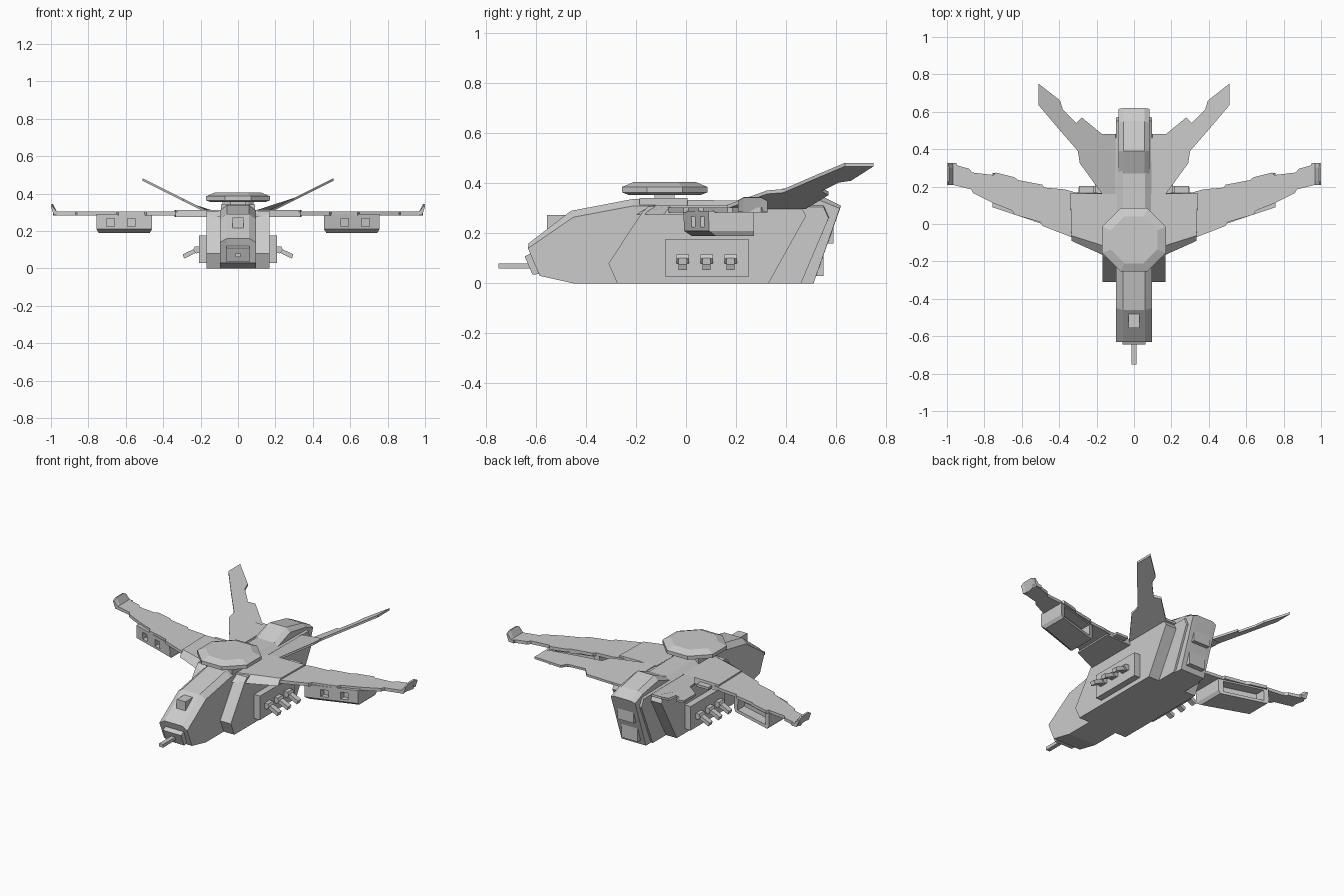
import bpy, bmesh


def loft(name, rings, mirror=False):
    """Skin a row of equal-length 3D rings and cap both ends."""
    bm = bmesh.new()
    vs = [[bm.verts.new(p) for p in r] for r in rings]
    n = len(rings[0])
    for a, b in zip(vs, vs[1:]):
        for i in range(n):
            j = (i + 1) % n
            bm.faces.new((a[i], a[j], b[j], b[i]))
    bm.faces.new(vs[0])
    bm.faces.new(vs[-1])
    bmesh.ops.recalc_face_normals(bm, faces=bm.faces)
    me = bpy.data.meshes.new(name)
    bm.to_mesh(me)
    bm.free()
    ob = bpy.data.objects.new(name, me)
    bpy.context.collection.objects.link(ob)
    if mirror:
        ob.modifiers.new("mirror", 'MIRROR')
    return ob


def side(pts, x):
    return [(x, y, z) for y, z in pts]


def plan(pts, z):
    return [(x, y, z) for x, y in pts]


def cross(pts, y):
    return [(x, y, z) for x, z in pts]


def box(name, x0, x1, y0, y1, z0, z1, mirror=False):
    p = [(x0, y0), (x1, y0), (x1, y1), (x0, y1)]
    return loft(name, [plan(p, z0), plan(p, z1)], mirror)


# Central fuselage with chamfered top edges
low = [(-.585, .03), (-.45, 0), (.46, 0), (.57, .26), (.55, .305), (-.21, .31), (-.45, .265), (-.632, .14)]
high = [(-.585, .03), (-.45, 0), (.46, 0), (.575, .27), (.55, .325), (-.21, .338), (-.46, .29), (-.63, .16)]
loft("fuselage", [side(low, -.095), side(high, -.06), side(high, .06), side(low, .095)])

# Wide side hull
hull = [(-.31, .08), (-.275, 0), (.33, 0), (.48, .27), (.46, .308), (-.15, .308), (-.175, .285)]
loft("side_hull", [side(hull, -.168), side(hull, .168)])

# Rear engine housing with hump
lo = [(.15, .05), (.2, 0), (.51, 0), (.615, .3), (.54, .33), (.39, .355), (.26, .31), (.15, .31)]
hi = [(.15, .05), (.2, 0), (.51, 0), (.62, .31), (.55, .345), (.39, .38), (.26, .325), (.15, .32)]
loft("engine_hump", [side(lo, -.083), side(hi, -.055), side(hi, .055), side(lo, .083)])
box("upper_nozzle", -.055, .055, .5, .59, .16, .26)
box("lower_nozzle", -.055, .055, .45, .55, .03, .13)

# Nose mount, gun and roof sight
nose = [(-.645, .108), (-.62, .12), (-.56, .12), (-.56, .04), (-.614, .035)]
loft("nose_mount", [side(nose, -.062), side(nose, .062)])
box("nose_gun", -.013, .013, -.75, -.6, .06, .08)
box("roof_sight", -.03, .03, -.555, -.48, .2, .273)

# Octagonal radar dish on its pedestal
box("dish_base", -.09, .09, -.185, .005, .3, .342)
box("dish_neck", -.04, .04, -.125, -.045, .33, .36)
octagon = [(1, .414), (.414, 1), (-.414, 1), (-1, .414), (-1, -.414), (-.414, -1), (.414, -1), (1, -.414)]
loft("radar_dish", [[(x * r, -.085 + y * r, z) for x, y in octagon]
                    for r, z in ((.145, .354), (.17, .364), (.17, .386), (.125, .405))])

# Wing roots and main wings
root_low = [(.09, -.2), (.335, -.09), (.34, .17), (.09, .165)]
root_top = [(.09, -.14), (.335, -.062), (.34, .165), (.09, .16)]
loft("wing_root", [plan(root_low, .275), plan(root_top, .312)], True)
wing = [(.16, -.13), (.335, -.07), (.49, -.01), (.5, .01), (.64, .05), (.65, .07), (.76, .115), (.86, .165),
        (.87, .185), (.97, .21), (.99, .3), (.97, .32), (.88, .295), (.865, .275), (.75, .262), (.74, .275),
        (.64, .25), (.62, .235), (.49, .21), (.48, .195), (.37, .185), (.3, .165), (.16, .16)]
loft("wing", [plan(wing, .284), plan(wing, .303)], True)
box("wing_flap", .215, .295, .12, .203, .283, .298, True)

# Upturned wing tips
tip = [(.95, .284), (.98, .286), (1, .343), (.99, .345), (.968, .303), (.95, .303)]
tip_mid = [(.95, .284), (.985, .286), (1, .33), (.992, .332), (.968, .303), (.95, .303)]
loft("wing_tip", [cross(tip_mid, .208), cross(tip, .23), cross(tip, .3), cross(tip_mid, .325)], True)

# Swept weapon pods with front tubes and an open rear bay
top = [(.46, -.01), (.757, .09), (.757, .27), (.46, .185)]
mid = [(.46, -.008), (.757, .092), (.757, .272), (.46, .187)]
base = [(.472, .022), (.745, .118), (.745, .272), (.472, .19)]
pod = loft("weapon_pod", [plan(top, .29), plan(mid, .21), plan(base, .19)])


def cut(name, p, z0, z1):
    c = loft(name, [plan(p, z0), plan(p, z1)])
    c.hide_render = True
    c.hide_viewport = True
    m = pod.modifiers.new(name, 'BOOLEAN')
    m.object = c
    m.operation = 'DIFFERENCE'
    m.solver = 'EXACT'


for i, x in enumerate((.55, .66)):
    y = -.01 + (x - .46) * .337
    cut(f"tube_cutter_{i}", [(x, y - .05), (x + .042, y - .04), (x + .042, y + .045), (x, y + .035)], .225, .268)
cut("bay_cutter", [(.49, .13), (.728, .2), (.728, .4), (.49, .33)], .208, .275)
pod.modifiers.new("mirror", 'MIRROR')

# Canted tail fins
fin = [(.1, .16), (.17, .16), (.29, .325), (.3, .39), (.4, .505), (.51, .635), (.51, .75), (.395, .66),
       (.38, .61), (.31, .54), (.28, .57), (.17, .48), (.1, .48)]


def fin_ring(dz):
    return [(x, y, .305 + max(0, x - .17) * .5 + dz) for x, y in fin]


loft("tail_fin", [fin_ring(-.007), fin_ring(.007)], True)

# Side gun sponsons with three downward guns each
box("gun_sponson", .15, .208, -.083, .252, .028, .176, True)
mount = [(.2, .085), (.225, .08), (.24, .1), (.232, .116), (.2, .116)]
barrel = [(.2, .095), (.288, .053), (.296, .075), (.21, .116)]
for i, y in enumerate((-.013, .082, .178)):
    loft(f"gun_mount_{i}", [cross(mount, y - .025), cross(mount, y + .025)], True)
    loft(f"gun_barrel_{i}", [cross(barrel, y - .016), cross(barrel, y + .016)], True)
